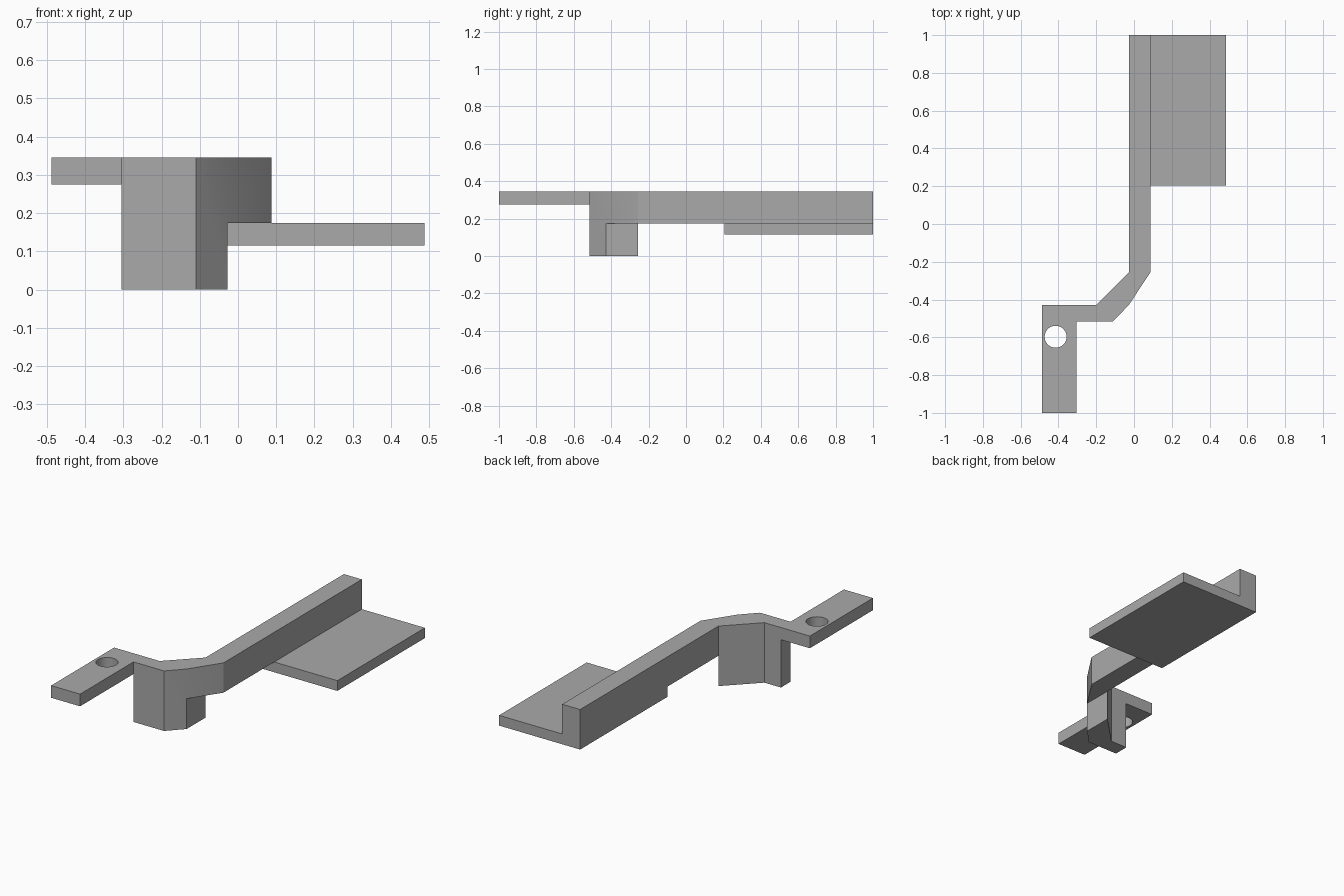
import bpy, bmesh, math

if "Cube" in bpy.data.objects:
    bpy.data.objects.remove(bpy.data.objects["Cube"], do_unlink=True)

COLOUR = (0.4, 0.4, 0.4, 1)
grey = bpy.data.materials.new("plain grey")
grey.use_nodes = True
grey.diffuse_color = COLOUR
grey.node_tree.nodes["Principled BSDF"].inputs["Base Color"].default_value = COLOUR


def prism(name, outline, low, high):
    """Extrude a plan outline between two heights."""
    bm = bmesh.new()
    base = bm.faces.new([bm.verts.new((x, y, low)) for x, y in outline])
    top = bmesh.ops.extrude_face_region(bm, geom=[base])["geom"]
    bmesh.ops.translate(bm, vec=(0, 0, high - low),
                        verts=[v for v in top if isinstance(v, bmesh.types.BMVert)])
    bmesh.ops.recalc_face_normals(bm, faces=bm.faces)
    mesh = bpy.data.meshes.new(name)
    bm.to_mesh(mesh)
    bm.free()
    mesh.materials.append(grey)
    obj = bpy.data.objects.new(name, mesh)
    bpy.context.collection.objects.link(obj)
    return obj


def rect(x0, x1, y0, y1):
    return [(x0, y0), (x1, y0), (x1, y1), (x0, y1)]


def combine(target, other, operation):
    """Boolean one part into another and remove the helper."""
    bpy.context.view_layer.objects.active = target
    mod = target.modifiers.new(operation.title(), "BOOLEAN")
    mod.operation, mod.solver, mod.object = operation, "EXACT", other
    bpy.ops.object.modifier_apply(modifier=mod.name)
    bpy.data.objects.remove(other, do_unlink=True)


TOP, STEP, TAB_LOW, PLATE_LOW = 0.345, 0.174, 0.275, 0.115
LEFT, TAB_X, ARM_L, ARM_R, RIGHT = -0.488, -0.304, -0.027, 0.087, 0.488
FRONT, BACK, WALL_F, WALL_B, BEND = -1, 1, -0.515, -0.428, -0.256

# Long arm with its kinked front end
bracket = prism("bracket", [
    (TAB_X, WALL_F), (-0.11, WALL_F), (ARM_L, WALL_B), (ARM_R, BEND),
    (ARM_R, BACK), (ARM_L, BACK), (ARM_L, BEND), (-0.199, WALL_B),
    (TAB_X, WALL_B)], STEP, TOP)

# Deep foot below the kink
foot = prism("foot", [
    (TAB_X, WALL_F), (-0.11, WALL_F), (ARM_L, WALL_B), (ARM_L, BEND),
    (-0.199, WALL_B), (TAB_X, WALL_B)], 0, STEP)

# Thin mounting tab and side plate
tab = prism("mounting_tab", rect(LEFT, TAB_X, FRONT, WALL_B), TAB_LOW, TOP)
plate = prism("side_plate", rect(ARM_L, RIGHT, 0.205, BACK), PLATE_LOW, STEP)

# Round hole through the tab
hole = prism("hole_cutter", [
    (-0.415 + 0.058 * math.cos(a * math.tau / 48),
     -0.597 + 0.058 * math.sin(a * math.tau / 48)) for a in range(48)], 0.2, 0.4)
hole.hide_render = True

for part in (foot, tab, plate):
    combine(bracket, part, "UNION")
combine(bracket, hole, "DIFFERENCE")

# Clear the seams left between flush parts
bm = bmesh.new()
bm.from_mesh(bracket.data)
bmesh.ops.remove_doubles(bm, verts=bm.verts, dist=0.0005)
bmesh.ops.dissolve_limit(bm, angle_limit=math.radians(1), verts=bm.verts, edges=bm.edges)
bm.to_mesh(bracket.data)
bm.free()

bpy.ops.object.select_all(action="DESELECT")
bracket.select_set(True)
bpy.context.view_layer.objects.active = bracket
bpy.ops.object.shade_smooth_by_angle(angle=math.radians(30))
